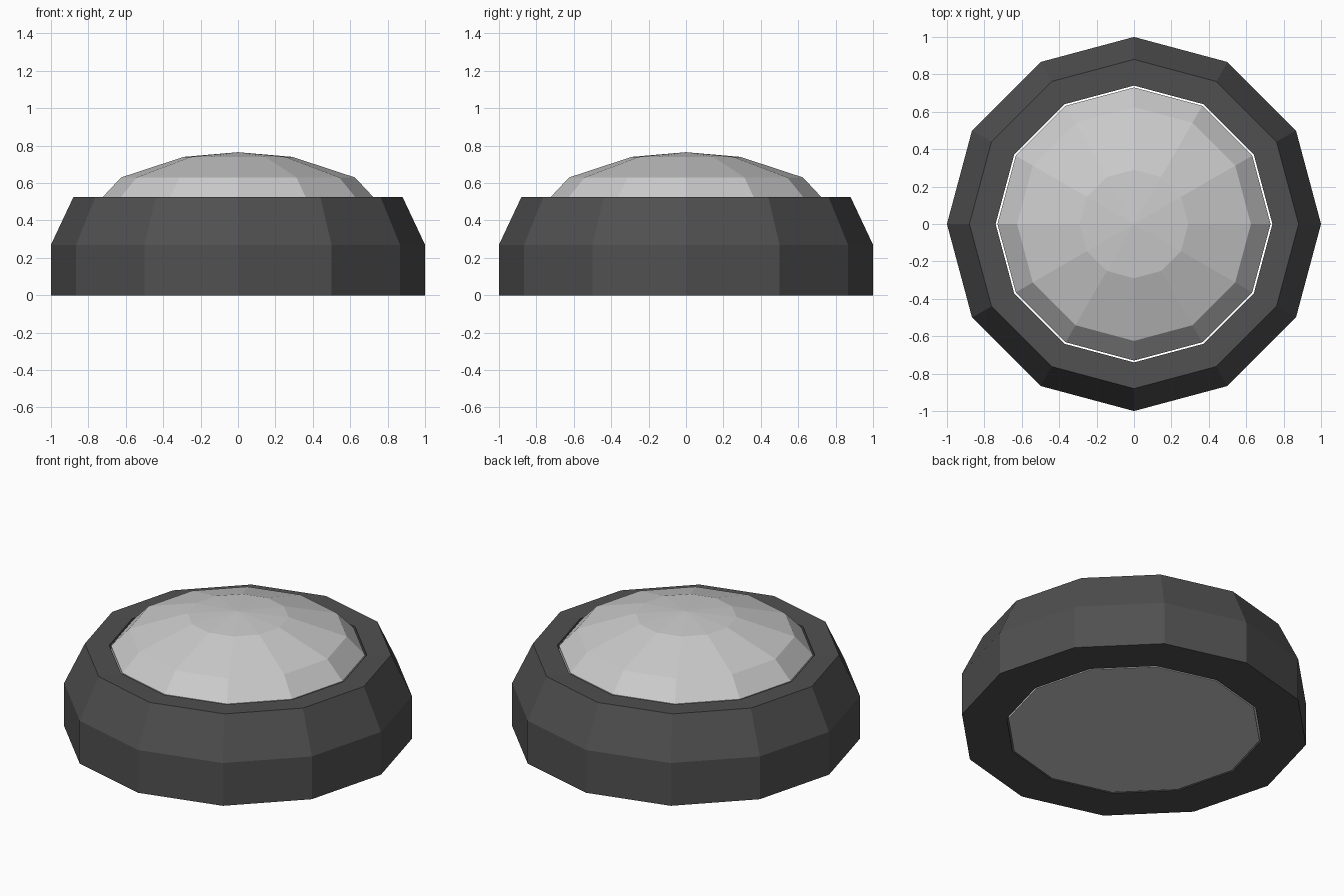
import bpy, bmesh
from math import cos, sin, pi

if "Cube" in bpy.data.objects:
    bpy.data.objects.remove(bpy.data.objects["Cube"])

SIDES = 12


def lathe(name, profile, colour=None, closed=False):
    """Spin an (r, z) profile round z; points at r = 0 become a single pole."""
    bm = bmesh.new()
    rings = []
    for r, z in profile:
        count = SIDES if r > 0 else 1
        rings.append([bm.verts.new((r * cos(2 * pi * i / SIDES),
                                    r * sin(2 * pi * i / SIDES), z))
                      for i in range(count)])
    pairs = list(zip(rings, rings[1:]))
    if closed:
        pairs.append((rings[-1], rings[0]))
    for a, b in pairs:
        for i in range(SIDES):
            j = (i + 1) % SIDES
            corners = [a[i % len(a)], a[j % len(a)], b[j % len(b)], b[i % len(b)]]
            bm.faces.new(list(dict.fromkeys(corners)))
    bmesh.ops.recalc_face_normals(bm, faces=bm.faces[:])
    mesh = bpy.data.meshes.new(name)
    bm.to_mesh(mesh)
    bm.free()
    obj = bpy.data.objects.new(name, mesh)
    bpy.context.collection.objects.link(obj)
    if colour:
        mat = bpy.data.materials.new(name + "_material")
        mat.diffuse_color = colour
        mat.use_nodes = True
        mat.node_tree.nodes["Principled BSDF"].inputs["Base Color"].default_value = mat.diffuse_color
        mesh.materials.append(mat)
    return obj


# Dark outer housing: a chamfered ring, open through the middle
lathe("housing_ring",
      [(1.0, 0), (1.0, 0.27), (0.88, 0.525), (0.74, 0.52), (0.74, 0)],
      (0.08, 0.08, 0.08, 1), closed=True)

# Pale domed lens with a straight body, standing just clear of the ring
lathe("domed_lens",
      [(0, 0), (0.73, 0), (0.73, 0.518), (0.625, 0.63), (0.29, 0.74), (0, 0.765)])
